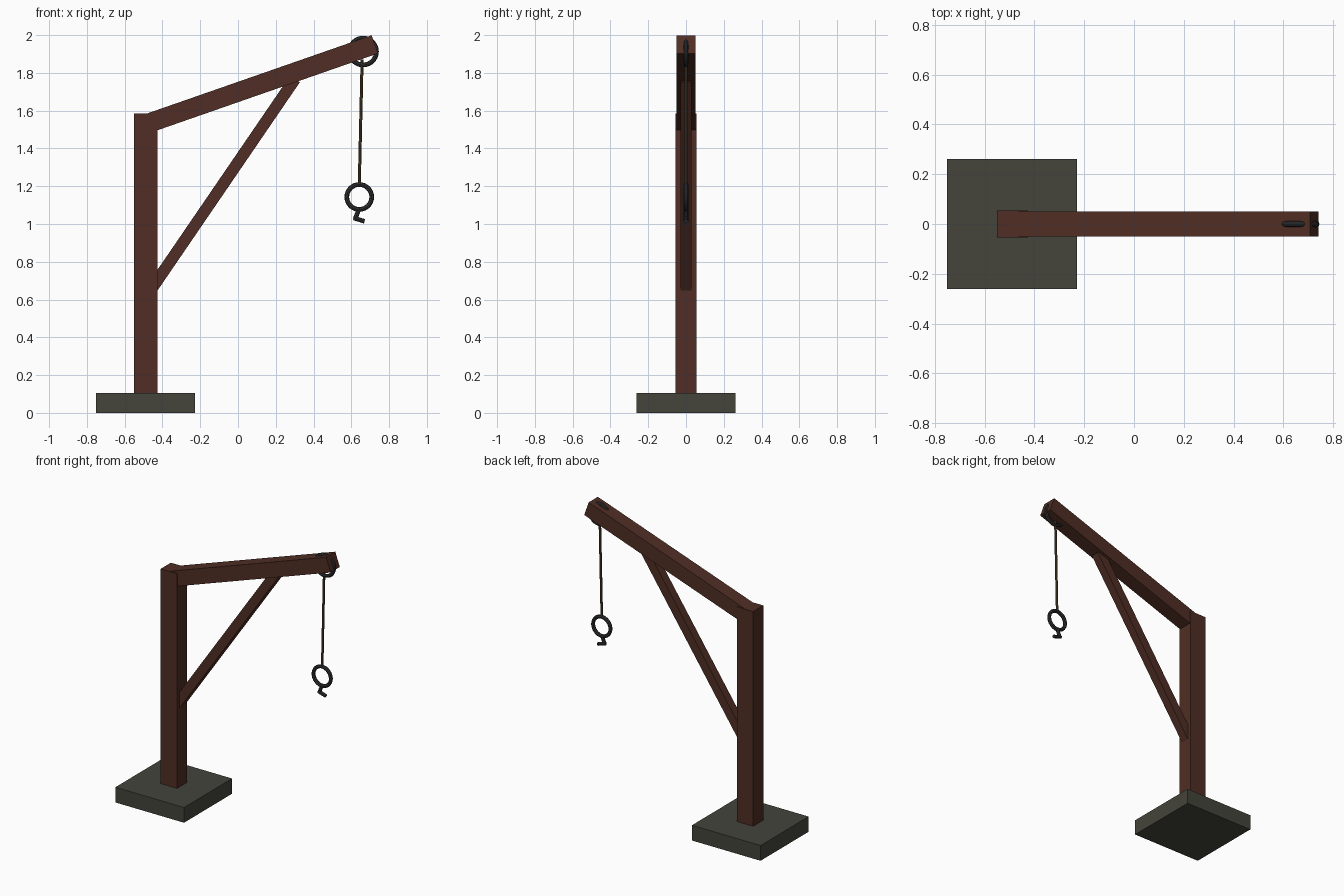
import bpy, math
from mathutils import Vector

if "Cube" in bpy.data.objects:
    bpy.data.objects.remove(bpy.data.objects["Cube"])


def material(name, rgb):
    m = bpy.data.materials.new(name)
    m.diffuse_color = (*rgb, 1)
    m.use_nodes = True
    m.node_tree.nodes["Principled BSDF"].inputs["Base Color"].default_value = m.diffuse_color
    return m


wood = material("dark_wood", (0.080, 0.027, 0.018))
stone = material("grey_stone", (0.058, 0.058, 0.045))
iron = material("dark_iron", (0.030, 0.030, 0.030))
rope = material("rope_brown", (0.105, 0.065, 0.028))


def finish(name, mat):
    o = bpy.context.object
    o.name = name
    o.data.materials.append(mat)
    return o


def box(name, center, size, mat):
    bpy.ops.mesh.primitive_cube_add(size=1, location=center)
    o = finish(name, mat)
    o.scale = size
    return o


def timber(name, a, b, width, height, mat):
    # square-cut beam between two points in the xz plane
    a, b = Vector((a[0], 0, a[1])), Vector((b[0], 0, b[1]))
    d = b - a
    o = box(name, (a + b) / 2, (d.length, width, height), mat)
    o.rotation_euler = (0, -math.atan2(d.z, d.x), 0)
    return o


def rod(name, a, b, radius, mat, sides=8):
    a, b = Vector((a[0], 0, a[1])), Vector((b[0], 0, b[1]))
    d = b - a
    bpy.ops.mesh.primitive_cylinder_add(vertices=sides, radius=radius, depth=d.length,
                                        location=(a + b) / 2)
    o = finish(name, mat)
    o.rotation_euler = (0, math.atan2(d.x, d.z), 0)
    return o


def ring(name, x, z, major, minor):
    bpy.ops.mesh.primitive_torus_add(major_segments=32, minor_segments=8, major_radius=major,
                                     minor_radius=minor, location=(x, 0, z),
                                     rotation=(math.pi / 2, 0, 0))
    return finish(name, iron)


# Stone footing and timber frame
box("stone_base", (-0.49, 0, 0.0525), (0.523, 0.523, 0.105), stone)
box("post", (-0.488, 0, 0.845), (0.125, 0.11, 1.48), wood)
timber("boom", (-0.47, 1.535), (0.724, 1.951), 0.10, 0.102, wood)
timber("brace", (-0.452, 0.665), (0.302, 1.768), 0.058, 0.062, wood)

# Pulley ring, rope, lower ring and hook
ring("pulley_ring", 0.662, 1.913, 0.071, 0.0125)
rod("hanging_rope", (0.657, 1.87), (0.642, 1.205), 0.008, rope)
ring("hook_ring", 0.642, 1.143, 0.066, 0.0125)
rod("hook_shank", (0.643, 1.085), (0.619, 1.025), 0.012, iron)
rod("hook_tip", (0.613, 1.032), (0.670, 1.014), 0.012, iron)
